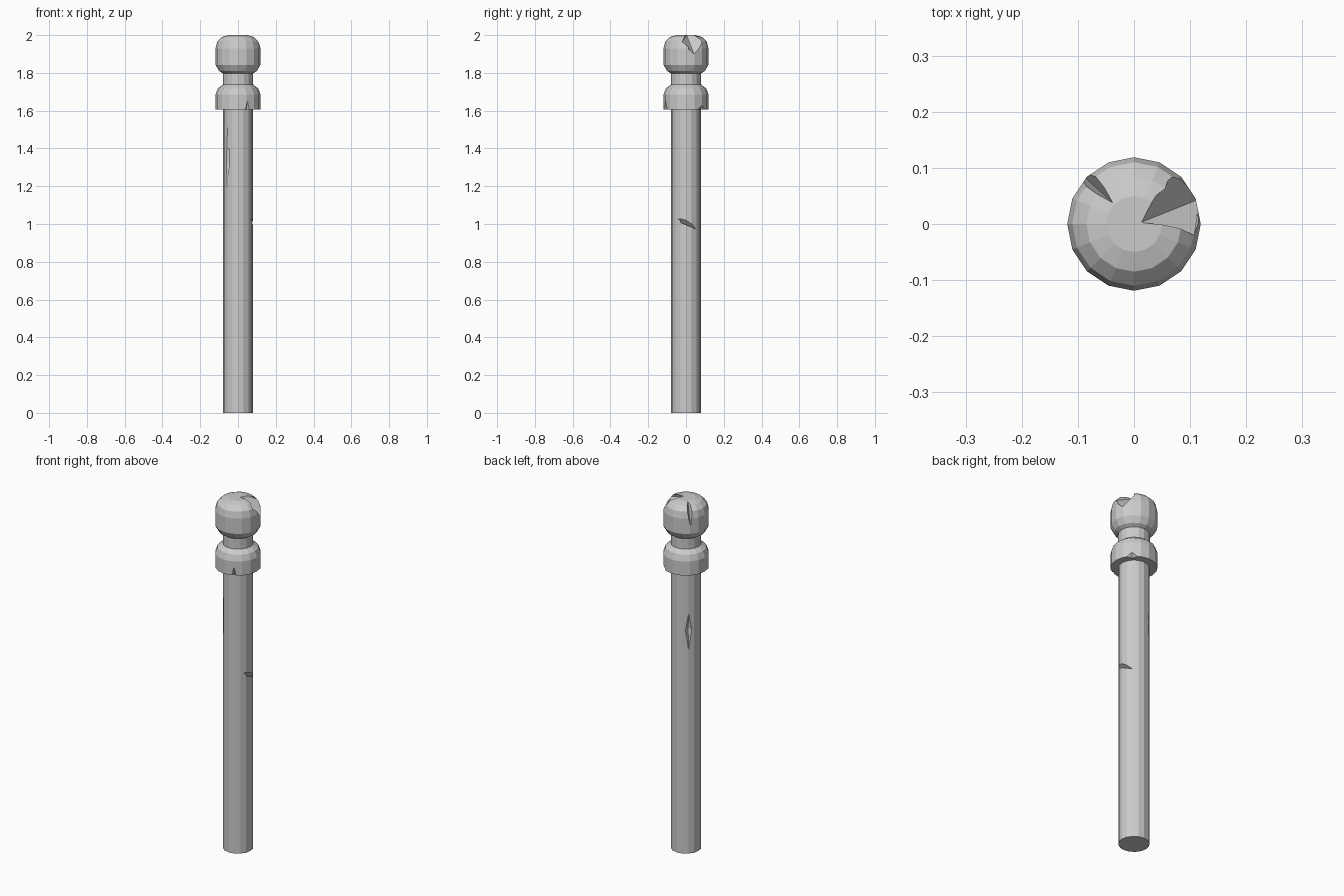
import bpy, bmesh
from math import sin, cos, pi, radians

if "Cube" in bpy.data.objects:
    bpy.data.objects.remove(bpy.data.objects["Cube"])

SIDES = 16

# Turned post: (radius, height) profile spun around z
profile = [(0.079, 0), (0.079, 1.605), (0.119, 1.605), (0.119, 1.685),
           (0.107, 1.718), (0.08, 1.738), (0.08, 1.798), (0.1, 1.81),
           (0.119, 1.843), (0.119, 1.93), (0.11, 1.966), (0.085, 1.99), (0.05, 2.0)]
bm = bmesh.new()
rings = [[bm.verts.new((r * cos(2 * pi * i / SIDES), r * sin(2 * pi * i / SIDES), z))
          for i in range(SIDES)] for r, z in profile]
for a, b in zip(rings, rings[1:]):
    for i in range(SIDES):
        j = (i + 1) % SIDES
        bm.faces.new((a[i], a[j], b[j], b[i]))
bm.faces.new(rings[0][::-1])
bm.faces.new(rings[-1])
mesh = bpy.data.meshes.new("post")
bm.to_mesh(mesh)
bm.free()
post = bpy.data.objects.new("post", mesh)
bpy.context.collection.objects.link(post)
bpy.context.view_layer.objects.active = post


def chip(points):
    """Cut the convex hull of the points out of the post."""
    hull = bmesh.new()
    for p in points:
        hull.verts.new(p)
    res = bmesh.ops.convex_hull(hull, input=hull.verts)
    loose = [v for v in hull.verts if not v.link_faces]
    bmesh.ops.delete(hull, geom=loose, context='VERTS')
    bmesh.ops.recalc_face_normals(hull, faces=hull.faces)
    me = bpy.data.meshes.new("chip_cutter")
    hull.to_mesh(me)
    hull.free()
    cutter = bpy.data.objects.new("chip_cutter", me)
    cutter.hide_render = True
    bpy.context.collection.objects.link(cutter)
    mod = post.modifiers.new("chip", 'BOOLEAN')
    mod.operation, mod.solver, mod.object = 'DIFFERENCE', 'EXACT', cutter
    bpy.ops.object.modifier_apply(modifier=mod.name)
    bpy.data.objects.remove(cutter)


def polar(angle, points):
    """(outward, sideways, z) points turned to face the given angle."""
    c, s = cos(radians(angle)), sin(radians(angle))
    return [(r * c - t * s, r * s + t * c, z) for r, t, z in points]


# Long cracks in the shaft
chip(polar(225, [(0.079, 0.003, 1.53), (0.079, 0, 1.17), (0.066, 0, 1.33),
                 (0.092, 0.026, 1.34), (0.092, -0.026, 1.32)]))
chip(polar(135, [(0.079, 0, 1.37), (0.079, 0, 1.16), (0.062, 0, 1.28),
                 (0.09, 0.034, 1.27), (0.09, -0.034, 1.27)]))
# Slanted notch in the shaft
chip([(0.05, -0.06, 1.02), (0.056, 0.056, 0.972), (0.1, 0.0, 1.04), (0.1, 0.01, 0.992)])
# Nicks in the lower rim of the collar
chip(polar(-65, [(0.121, 0, 1.66), (0.098, 0, 1.59), (0.13, 0.026, 1.59), (0.13, -0.026, 1.59)]))
chip(polar(45, [(0.121, 0, 1.63), (0.085, 0, 1.59), (0.125, 0.075, 1.59), (0.125, -0.075, 1.59)]))
# Split in the back left of the knob
chip(polar(135, [(0.053, 0, 2.0), (0.119, 0.003, 1.885), (0.098, 0, 1.955),
                 (0.14, 0.026, 1.98), (0.14, -0.026, 1.98)]))
# Broken edge of the knob
chip([(0.013, 0.003, 2.001), (0.035, 0.045, 2.0), (0.072, 0.092, 1.965),
      (0.118, 0.045, 1.893), (0.107, -0.02, 1.965), (0.088, 0.03, 1.952),
      (0.16, 0.07, 2.04), (0.15, 0.0, 2.03)])
chip(polar(8, [(0.12, 0, 1.91), (0.105, 0, 1.94), (0.13, 0.012, 1.95), (0.13, -0.012, 1.95)]))
